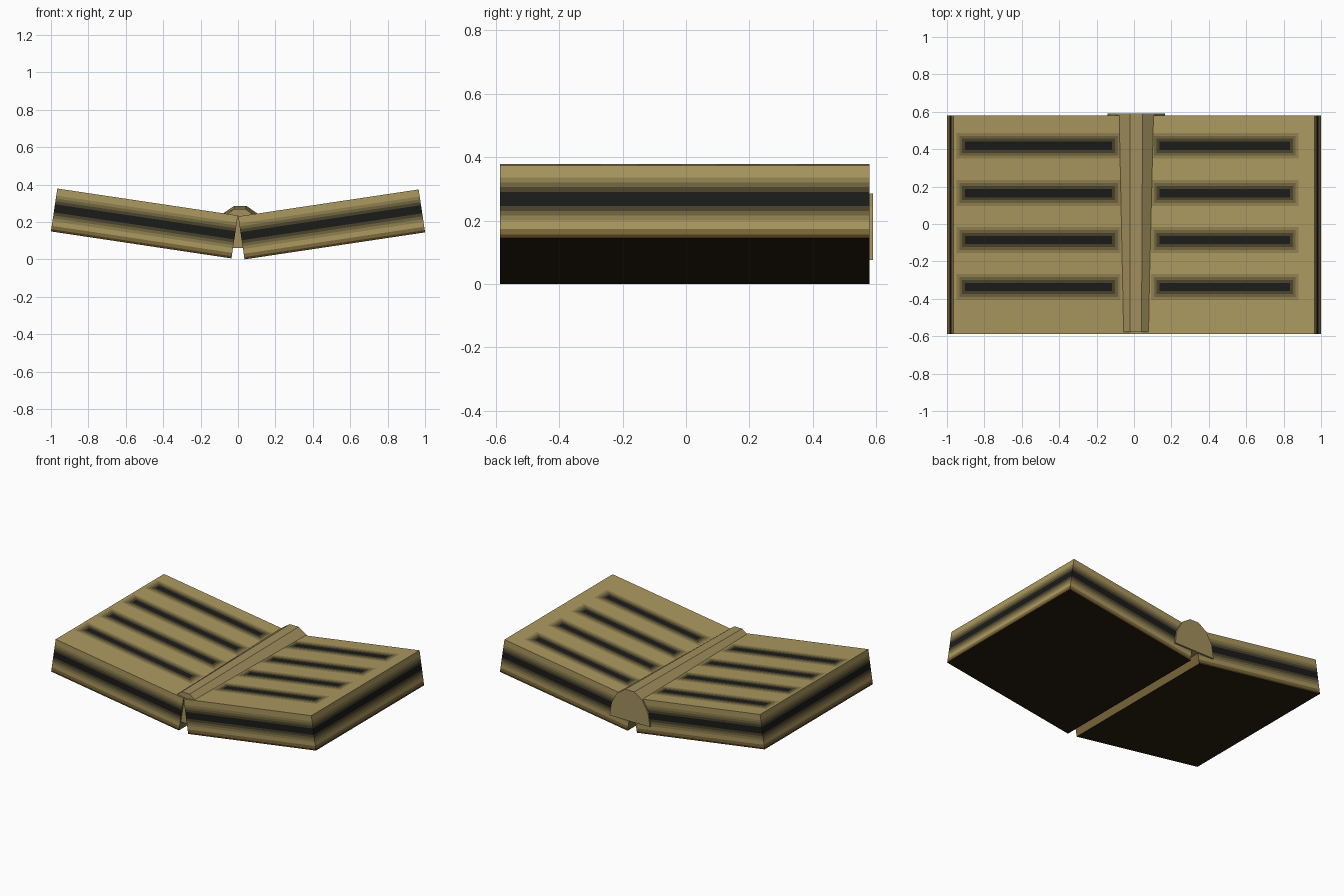
import bpy, bmesh, math
from mathutils import Matrix

if "Cube" in bpy.data.objects:
    bpy.data.objects.remove(bpy.data.objects["Cube"])

def mat(name, rgb):
    m = bpy.data.materials.new(name)
    m.diffuse_color = (*rgb, 1)
    m.use_nodes = True
    m.node_tree.nodes["Principled BSDF"].inputs["Base Color"].default_value = m.diffuse_color
    return m

TAN, INK = (0.41, 0.32, 0.115), (0.011, 0.011, 0.010)
STEPS = 5
# Shades from ink (0) to paper (STEPS - 1), then the browns of the cover
palette = []
for i in range(STEPS):
    t = (i / (STEPS - 1)) ** 1.4
    palette.append(mat(f"paper_shade_{i}", [a + (b - a) * t for a, b in zip(INK, TAN)]))
palette += [mat("cover_dark", (0.02, 0.012, 0.004)),
            mat("cover_edge", (0.07, 0.042, 0.010)),
            mat("cover_blend", (0.20, 0.14, 0.045))]
PAPER, DARK, EDGE, BLEND = STEPS - 1, STEPS, STEPS + 1, STEPS + 2

RINGS = [0.022, 0.038, 0.053, 0.069]
LINES = [0.418, 0.165, -0.085, -0.337]
LENGTH, THICK, Y0, Y1 = 0.976, 0.232, -0.588, 0.58
BAND = 0.125
ANGLE = math.radians(8.5)

def shade(d):
    return sum(d > r for r in RINGS)

def page_block(name, side, x0, x1, lift):
    bm = bmesh.new()
    bmesh.ops.create_cube(bm, size=1)
    bmesh.ops.transform(bm, verts=bm.verts, matrix=Matrix.Translation(
        (LENGTH / 2, (Y0 + Y1) / 2, THICK / 2)) @ Matrix.Diagonal((LENGTH, Y1 - Y0, THICK, 1)))
    # Cut the surface along the printed stripes and edge bands
    cuts = [(0, x0 - r) for r in RINGS] + [(0, x1 + r) for r in RINGS]
    cuts += [(1, y + s * r) for y in LINES for r in RINGS for s in (-1, 1)]
    cuts += [(2, BAND + s * r) for r in RINGS for s in (-1, 1)] + [(2, 0.012), (2, 0.03)]
    for axis, pos in cuts:
        co, no = [0, 0, 0], [0, 0, 0]
        co[axis], no[axis] = pos, 1
        bmesh.ops.bisect_plane(bm, geom=bm.verts[:] + bm.edges[:] + bm.faces[:],
                               plane_co=co, plane_no=no, dist=1e-5)
    bm.normal_update()
    # Colour each patch
    for f in bm.faces:
        c, n = f.calc_center_median(), f.normal
        if n.z > 0.5:
            dx = max(x0 - c.x, c.x - x1, 0)
            f.material_index = shade(max(dx, min(abs(c.y - y) for y in LINES)))
        elif n.z < -0.5:
            f.material_index = DARK
        elif n.x < -0.5:
            f.material_index = BLEND
        elif c.z < 0.03:
            f.material_index = EDGE if c.z < 0.012 else BLEND
        else:
            f.material_index = shade(abs(c.z - BAND))
    # Tilt outwards from the middle, and mirror for the left block
    bmesh.ops.transform(bm, verts=bm.verts, matrix=Matrix.Diagonal((side, 1, 1, 1))
                        @ Matrix.Translation((0.035, 0, lift)) @ Matrix.Rotation(-ANGLE, 4, 'Y'))
    bmesh.ops.recalc_face_normals(bm, faces=bm.faces)
    finish(bm, name, palette)

def finish(bm, name, mats):
    me = bpy.data.meshes.new(name)
    bm.to_mesh(me)
    bm.free()
    for m in mats:
        me.materials.append(m)
    ob = bpy.data.objects.new(name, me)
    bpy.context.collection.objects.link(ob)

page_block("right_page_block", 1, 0.16, 0.82, 0.0)
page_block("left_page_block", -1, 0.14, 0.89, 0.005)

# Spine: tapered half-round bar sunk between the page blocks
bm = bmesh.new()
N = 7
rings = []
for y, cx, rx, z, rz in ((-0.578, 0.010, 0.135, 0.062, 0.213), (0.59, 0.012, 0.153, 0.075, 0.215)):
    rings.append([bm.verts.new((cx + rx * math.cos(math.pi * i / N), y,
                                z + rz * math.sin(math.pi * i / N))) for i in range(N + 1)])
a, b = rings
for i in range(N + 1):
    j = (i + 1) % (N + 1)
    bm.faces.new((a[i], a[j], b[j], b[i]))
bm.faces.new(a)
bm.faces.new(b)
bmesh.ops.recalc_face_normals(bm, faces=bm.faces)
finish(bm, "spine", [mat("spine_tan", (0.36, 0.28, 0.11))])
